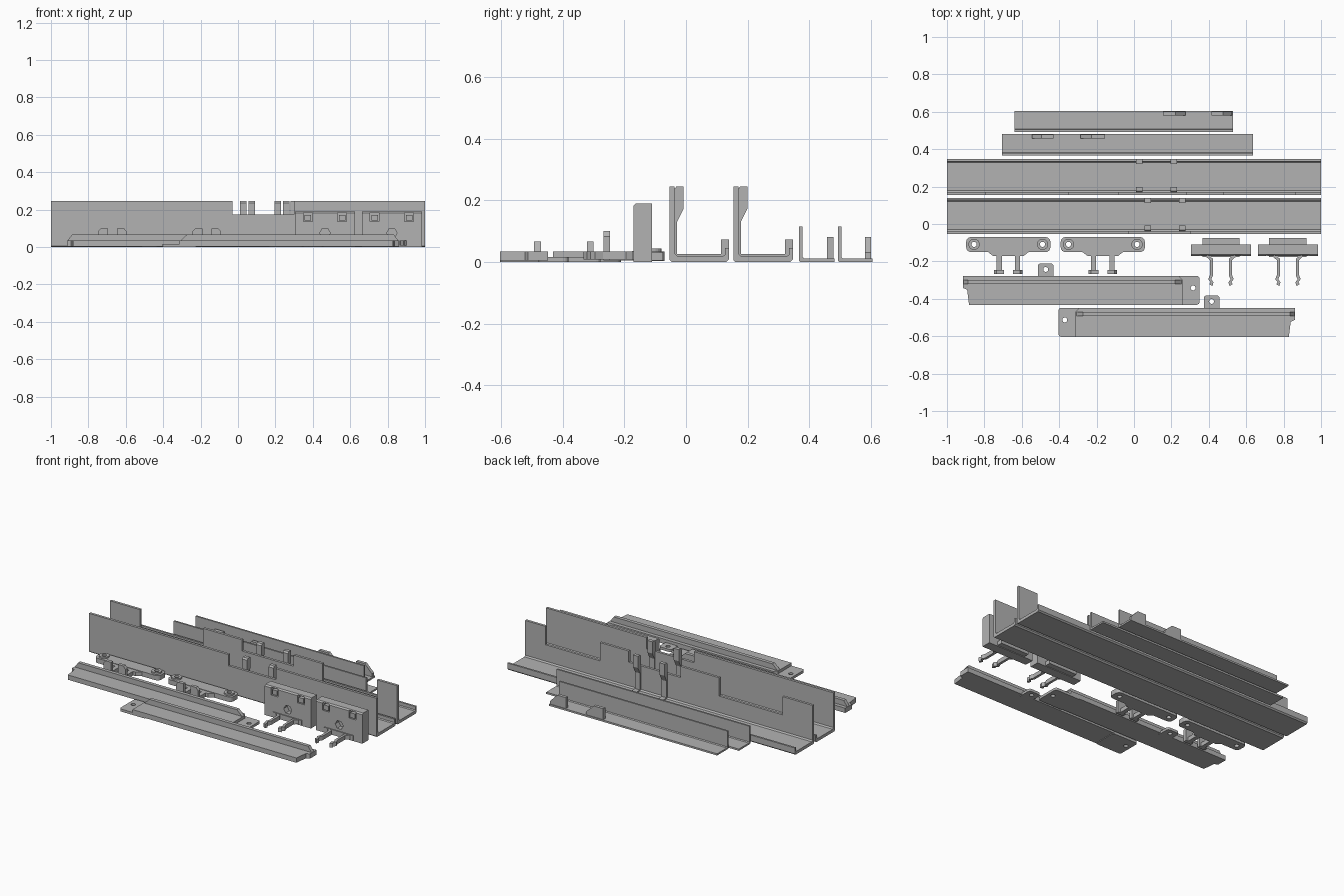
import bpy, bmesh, math
from mathutils import Vector

if "Cube" in bpy.data.objects:
    bpy.data.objects.remove(bpy.data.objects["Cube"])

grey = bpy.data.materials.new("plain_grey")
grey.diffuse_color = (0.45, 0.45, 0.45, 1)
grey.use_nodes = True
grey.node_tree.nodes["Principled BSDF"].inputs["Base Color"].default_value = grey.diffuse_color


def finish(bm, name):
    bmesh.ops.recalc_face_normals(bm, faces=bm.faces)
    me = bpy.data.meshes.new(name)
    bm.to_mesh(me)
    bm.free()
    me.materials.append(grey)
    ob = bpy.data.objects.new(name, me)
    bpy.context.collection.objects.link(ob)
    return ob


def prism(name, pts, axis, a, b):
    """Extrude a 2D outline along an axis from a to b."""
    place = {'x': lambda u, v, w: (w, u, v),
             'y': lambda u, v, w: (u, w, v),
             'z': lambda u, v, w: (u, v, w)}[axis]
    bm = bmesh.new()
    face = bm.faces.new([bm.verts.new(place(u, v, a)) for u, v in pts])
    ext = bmesh.ops.extrude_face_region(bm, geom=[face])
    move = Vector(place(0, 0, b)) - Vector(place(0, 0, a))
    bmesh.ops.translate(bm, vec=move, verts=[g for g in ext['geom'] if isinstance(g, bmesh.types.BMVert)])
    return finish(bm, name)


def box(name, x0, x1, y0, y1, z0, z1):
    return prism(name, [(x0, y0), (x1, y0), (x1, y1), (x0, y1)], 'z', z0, z1)


def ring(cx, cy, r, n=20):
    return [(cx + r * math.cos(math.tau * i / n), cy + r * math.sin(math.tau * i / n)) for i in range(n)]


def rounded(x0, x1, y0, y1, r, n=4):
    out = []
    for cx, cy, s in ((x1 - r, y1 - r, 0), (x0 + r, y1 - r, 1), (x0 + r, y0 + r, 2), (x1 - r, y0 + r, 3)):
        for i in range(n + 1):
            t = (s + i / n) * math.pi / 2
            out.append((cx + r * math.cos(t), cy + r * math.sin(t)))
    return out


def cut(ob, cutter):
    cutter.hide_render = True
    cutter.hide_viewport = False
    cutter.display_type = 'WIRE'
    m = ob.modifiers.new("cut", 'BOOLEAN')
    m.object = cutter
    m.operation = 'DIFFERENCE'
    m.solver = 'EXACT'


# Long rails: floor with low lip, tall notched wall, spring clips
def rail(y0, y1, top, clips):
    base = [(y0, 0.006), (y0 + 0.006, 0), (y1 - 0.008, 0), (y1, 0.008), (y1, 0.045),
            (y1 - 0.012, 0.045), (y1 - 0.012, 0.024), (y1 - 0.018, 0.019),
            (y0 + 0.024, 0.019), (y0 + 0.016, 0.027), (y0, 0.027)]
    prism("rail_floor", base, 'x', -1, 1)
    prism("rail_wall", [(-1, 0.022)] + top + [(1, 0.022)], 'y', y0, y0 + 0.016)
    for x in clips:
        hook = [(0.014, 0.02), (0.014, 0.235), (0.022, 0.245), (0.045, 0.245), (0.045, 0.172),
                (0.024, 0.13), (0.024, 0.02)]
        prism("rail_clip", [(y0 + u, v) for u, v in hook], 'x', x, x + 0.035)
        box("rail_rib", x, x + 0.035, y0 + 0.01, y1 - 0.01, 0.01, 0.026)
        box("rail_tab", x, x + 0.035, y1 - 0.026, y1, 0.01, 0.073)


T, M, L = 0.245, 0.175, 0.13
rail(-0.053, 0.139, [(-1, T), (-0.03, T), (-0.03, M), (0.30, M), (0.30, T), (1, T)], (0.056, 0.24))
rail(0.154, 0.347, [(-1, T), (-0.79, T), (-0.79, L), (-0.35, L), (-0.35, T), (-0.08, T), (-0.08, M),
                    (0.28, M), (0.28, T), (0.48, T), (0.48, L), (0.86, L), (0.86, T), (1, T)], (0.01, 0.195))


# Short angle strips with sloped locking tabs
def strip(x0, x1, y0, y1, tabs):
    prism("angle_strip", [(y0, 0.004), (y0 + 0.004, 0), (y1, 0), (y1, 0.011), (y0 + 0.016, 0.011),
                          (y0 + 0.011, 0.016), (y0 + 0.011, 0.115), (y0, 0.115)], 'x', x0, x1)
    for a, b in tabs:
        prism("strip_tab", [(a, 0.008), (b, 0.008), (b, 0.03), (b + (a - b) * 0.45, 0.08), (a, 0.08)],
              'y', y1 - 0.024, y1 - 0.004)


strip(-0.705, 0.635, 0.367, 0.482, ((-0.43, -0.545), (-0.155, -0.285)))
strip(-0.64, 0.53, 0.493, 0.605, ((0.155, 0.275), (0.415, 0.525)))


# Flat latch plates with two screw bosses and hooked legs
def latch(cx):
    body = prism("latch_plate", rounded(cx - 0.225, cx + 0.225, -0.15, -0.07, 0.025), 'z', 0.003, 0.033)
    prism("latch_neck", [(cx - 0.115, -0.145), (cx - 0.08, -0.172), (cx + 0.08, -0.172), (cx + 0.115, -0.145)],
          'z', 0.004, 0.03)
    for s in (-1, 1):
        bx = cx + s * 0.183
        boss = prism("latch_boss", ring(bx, -0.109, 0.03), 'z', 0.02, 0.043)
        hole = prism("boss_cutter", ring(bx, -0.109, 0.014), 'z', -0.05, 0.1)
        cut(body, hole)
        cut(boss, hole)
        a, b = sorted((cx + s * 0.035, cx + s * 0.062))
        box("latch_leg", a, b, -0.262, -0.165, 0.004, 0.03)
        a, b = sorted((cx + s * 0.024, cx + s * 0.077))
        prism("latch_hook", [(a, 0.004), (b, 0.004), (b, 0.1 if s < 0 else 0.082),
                             (b - 0.015, 0.1), (a + 0.015, 0.1), (a, 0.082 if s < 0 else 0.1)],
              'y', -0.268, -0.247)


latch(-0.672)
latch(-0.167)


# Upright blocks with square sockets, hex socket and springy legs
def block(cx):
    body = prism("clip_block", [(-0.17, 0), (-0.11, 0), (-0.11, 0.19), (-0.162, 0.19), (-0.17, 0.182)],
                 'x', cx - 0.161, cx + 0.161)
    for s in (-1, 1):
        x = cx + s * 0.092
        cut(body, box("socket_cutter", x - 0.024, x + 0.024, -0.2, -0.13, 0.137, 0.185))
        box("socket_pin", x - 0.017, x + 0.017, -0.168, -0.13, 0.142, 0.172)
        leg = [(0.075, -0.165), (0.042, -0.185), (0.042, -0.275), (0.052, -0.295), (0.04, -0.312),
               (0.046, -0.332), (0.062, -0.322), (0.056, -0.31), (0.068, -0.295), (0.058, -0.27),
               (0.058, -0.195), (0.09, -0.165)]
        prism("block_leg", [(cx + s * u, v) for u, v in leg], 'z', 0.008, 0.034)
    cut(body, prism("hex_cutter", ring(cx, 0.075, 0.028, 6), 'y', -0.2, -0.135))
    box("block_foot", cx - 0.1, cx + 0.1, -0.176, -0.16, 0.006, 0.036)
    box("block_rear_rib", cx - 0.1, cx + 0.1, -0.112, -0.075, 0.004, 0.03)


block(0.465)
block(0.823)


# Long covers: raised panel, ridge, thin end tab and ear with holes
def cover(cx, y1, s, ear_x):
    X = lambda u: cx + s * u
    yb = y1 - 0.155
    prism("cover_panel", [(X(-0.6), yb), (X(0.54), yb), (X(0.54), y1 - 0.02), (X(0.52), y1),
                          (X(-0.632), y1), (X(-0.632), y1 - 0.065), (X(-0.61), y1 - 0.075)], 'z', 0.004, 0.034)
    tab_x = sorted((X(0.45), X(0.632)))
    tab = prism("cover_end_tab", rounded(tab_x[0], tab_x[1], yb, y1, 0.015), 'z', 0, 0.016)
    ear = prism("cover_ear", rounded(ear_x - 0.042, ear_x + 0.042, y1 - 0.03, y1 + 0.066, 0.015), 'z', 0, 0.016)
    cut(tab, prism("tab_cutter", ring(X(0.598), y1 - 0.065, 0.013), 'z', -0.05, 0.1))
    cut(ear, prism("ear_cutter", ring(ear_x, y1 + 0.034, 0.013), 'z', -0.05, 0.1))
    prism("cover_ridge", [(X(-0.632), 0.03), (X(-0.605), 0.067), (X(0.5), 0.067), (X(0.54), 0.03)],
          'y', y1 - 0.045, y1 - 0.023)


cover(-0.282, -0.277, 1, -0.472)
cover(0.228, -0.448, -1, 0.415)
